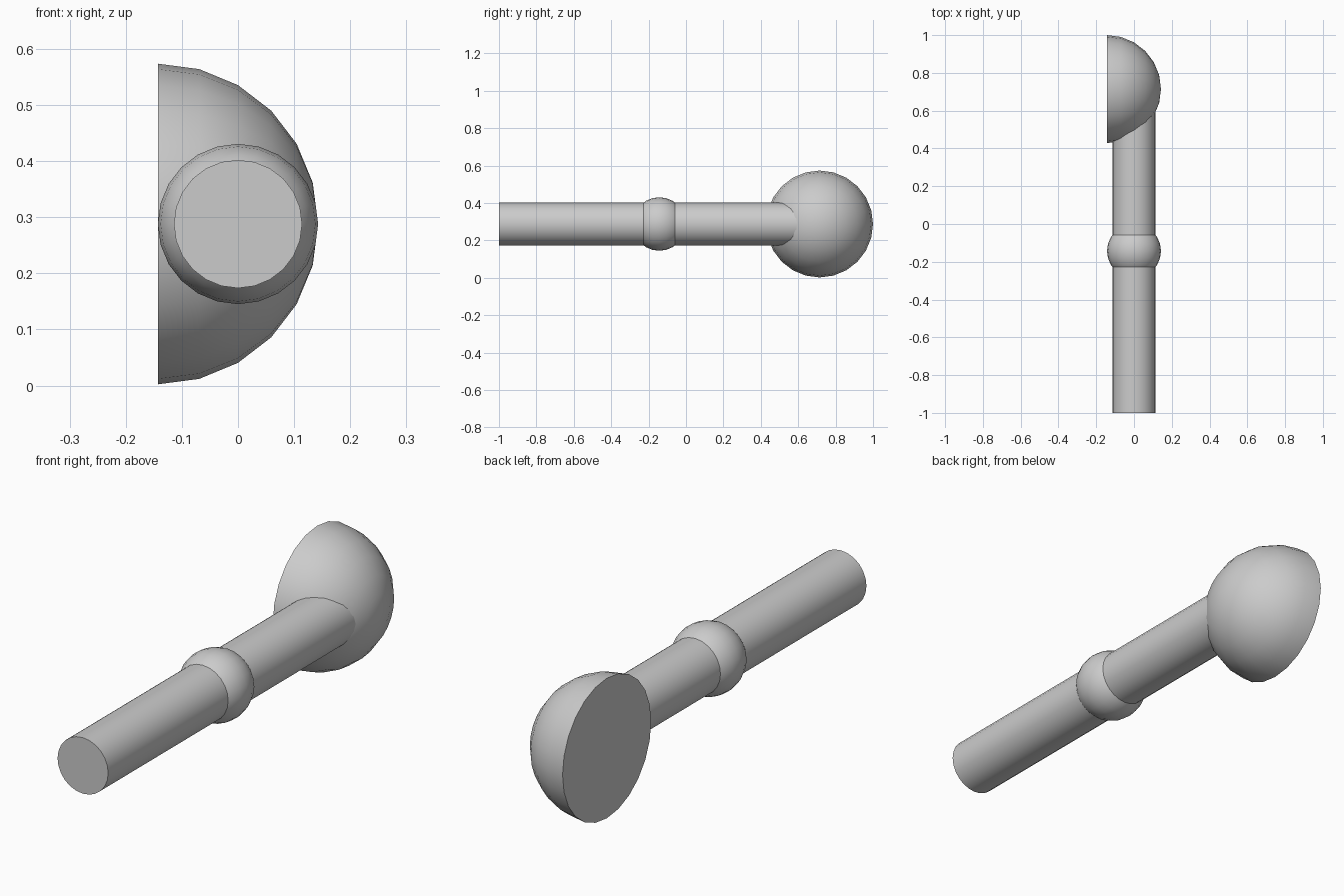
import bpy, bmesh, math
from mathutils import Matrix

if "Cube" in bpy.data.objects:
    bpy.data.objects.remove(bpy.data.objects["Cube"])

U = 2 / 7          # base unit: dome radius
Z = 0.288          # axis height
SEG = 24


def finish(bm, name, rotation, location):
    bmesh.ops.recalc_face_normals(bm, faces=bm.faces[:])
    bm.transform(Matrix.Translation(location) @ rotation)
    mesh = bpy.data.meshes.new(name)
    bm.to_mesh(mesh)
    bm.free()
    ob = bpy.data.objects.new(name, mesh)
    bpy.context.collection.objects.link(ob)
    bpy.ops.object.select_all(action='DESELECT')
    ob.select_set(True)
    bpy.context.view_layer.objects.active = ob
    bpy.ops.object.shade_smooth_by_angle(angle=math.radians(35))
    return ob


TO_Y = Matrix.Rotation(math.radians(-90), 4, 'X')
TO_X = Matrix.Rotation(math.radians(90), 4, 'Y')


def pipe(name, y0, y1):
    bm = bmesh.new()
    bmesh.ops.create_cone(bm, cap_ends=True, segments=SEG, radius1=0.4 * U,
                          radius2=0.4 * U, depth=y1 - y0)
    finish(bm, name, TO_Y, (0, (y0 + y1) / 2, Z))


# Two pipe lengths meeting at the joint, the rear one ending inside the dome
pipe("front_pipe", -1, -0.5 * U)
pipe("rear_pipe", -0.5 * U, 2.5 * U)

# Ball joint
bm = bmesh.new()
bmesh.ops.create_uvsphere(bm, u_segments=SEG, v_segments=12, radius=0.5 * U)
finish(bm, "ball_joint", TO_Y, (0, -0.5 * U, Z))

# Half-sphere dome with its closed flat face on -x
bm = bmesh.new()
bmesh.ops.create_uvsphere(bm, u_segments=SEG, v_segments=12, radius=U)
bmesh.ops.delete(bm, geom=[v for v in bm.verts if v.co.z < -0.001], context='VERTS')
bmesh.ops.contextual_create(bm, geom=[e for e in bm.edges if e.is_boundary])
finish(bm, "dome", TO_X, (-0.5 * U, 2.5 * U, Z))
